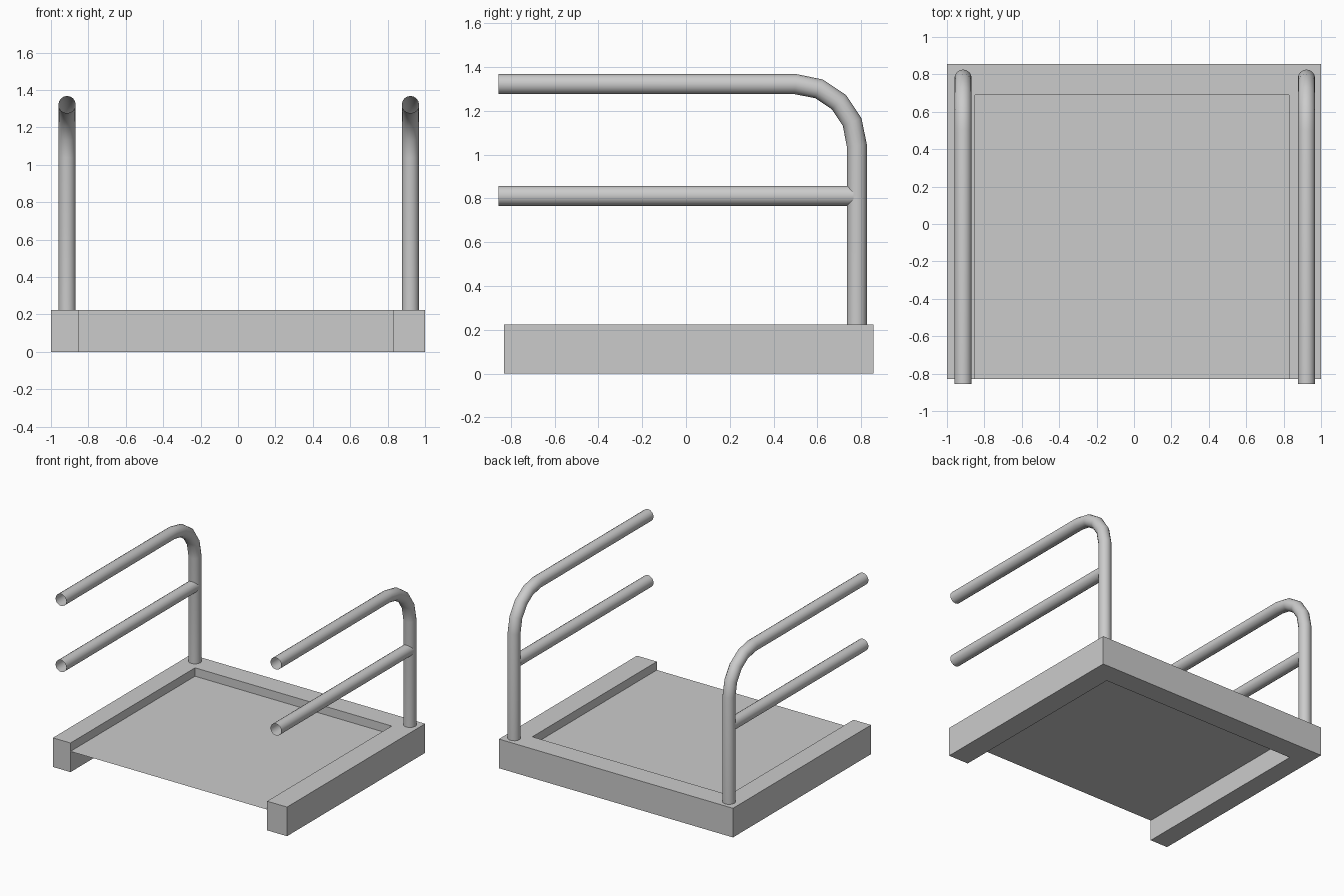
import bpy, bmesh, math

if "Cube" in bpy.data.objects:
    bpy.data.objects.remove(bpy.data.objects["Cube"])

BEAM_H = 0.225
FRONT, BACK = -0.83, 0.855
INNER_BACK = 0.69
LEFT_IN, RIGHT_IN = -0.85, 0.83
TUBE_R = 0.046


def mesh_object(name, bm):
    me = bpy.data.meshes.new(name)
    bm.to_mesh(me)
    bm.free()
    ob = bpy.data.objects.new(name, me)
    bpy.context.collection.objects.link(ob)
    return ob


def box(name, lo, hi):
    bm = bmesh.new()
    bmesh.ops.create_cube(bm, size=1)
    for v in bm.verts:
        v.co = [(a + b) / 2 + c * (b - a) for a, b, c in zip(lo, hi, v.co)]
    return mesh_object(name, bm)


def tube(name, points):
    # open-ended round tube swept along a path
    cu = bpy.data.curves.new(name, 'CURVE')
    cu.dimensions = '3D'
    cu.bevel_depth = TUBE_R
    cu.bevel_resolution = 6
    cu.use_fill_caps = False
    sp = cu.splines.new('POLY')
    sp.points.add(len(points) - 1)
    for p, co in zip(sp.points, points):
        p.co = (*co, 1)
    ob = bpy.data.objects.new(name, cu)
    bpy.context.collection.objects.link(ob)
    bpy.ops.object.select_all(action='DESELECT')
    ob.select_set(True)
    bpy.context.view_layer.objects.active = ob
    bpy.ops.object.convert(target='MESH')
    bpy.ops.object.shade_smooth_by_angle(angle=math.radians(40))


# base frame, open at the front
box("left_beam", (-1, FRONT, 0), (LEFT_IN, BACK, BEAM_H))
box("right_beam", (RIGHT_IN, FRONT, 0), (1, INNER_BACK, BEAM_H))
box("back_beam", (LEFT_IN, INNER_BACK, 0), (1, BACK, BEAM_H))

# thin floor sheet recessed between the beams
bm = bmesh.new()
bm.faces.new([bm.verts.new((x, y, 0.16)) for x, y in (
    (LEFT_IN, FRONT), (RIGHT_IN, FRONT), (RIGHT_IN, INNER_BACK), (LEFT_IN, INNER_BACK))])
mesh_object("floor_panel", bm)

# handrails: bent upper tube and straight middle rail on each side
POST_Y, TOP_Z, BEND = 0.78, 1.322, 0.28
for side, x in (("left", -0.914), ("right", 0.922)):
    path = [(x, POST_Y, BEAM_H)]
    for i in range(5):
        a = math.radians(22.5 * i)
        path.append((x, POST_Y - BEND + BEND * math.cos(a), TOP_Z - BEND + BEND * math.sin(a)))
    path.append((x, -0.855, TOP_Z))
    tube(side + "_handrail", path)
    tube(side + "_middle_rail", [(x, -0.855, 0.812), (x, 0.765, 0.812)])
